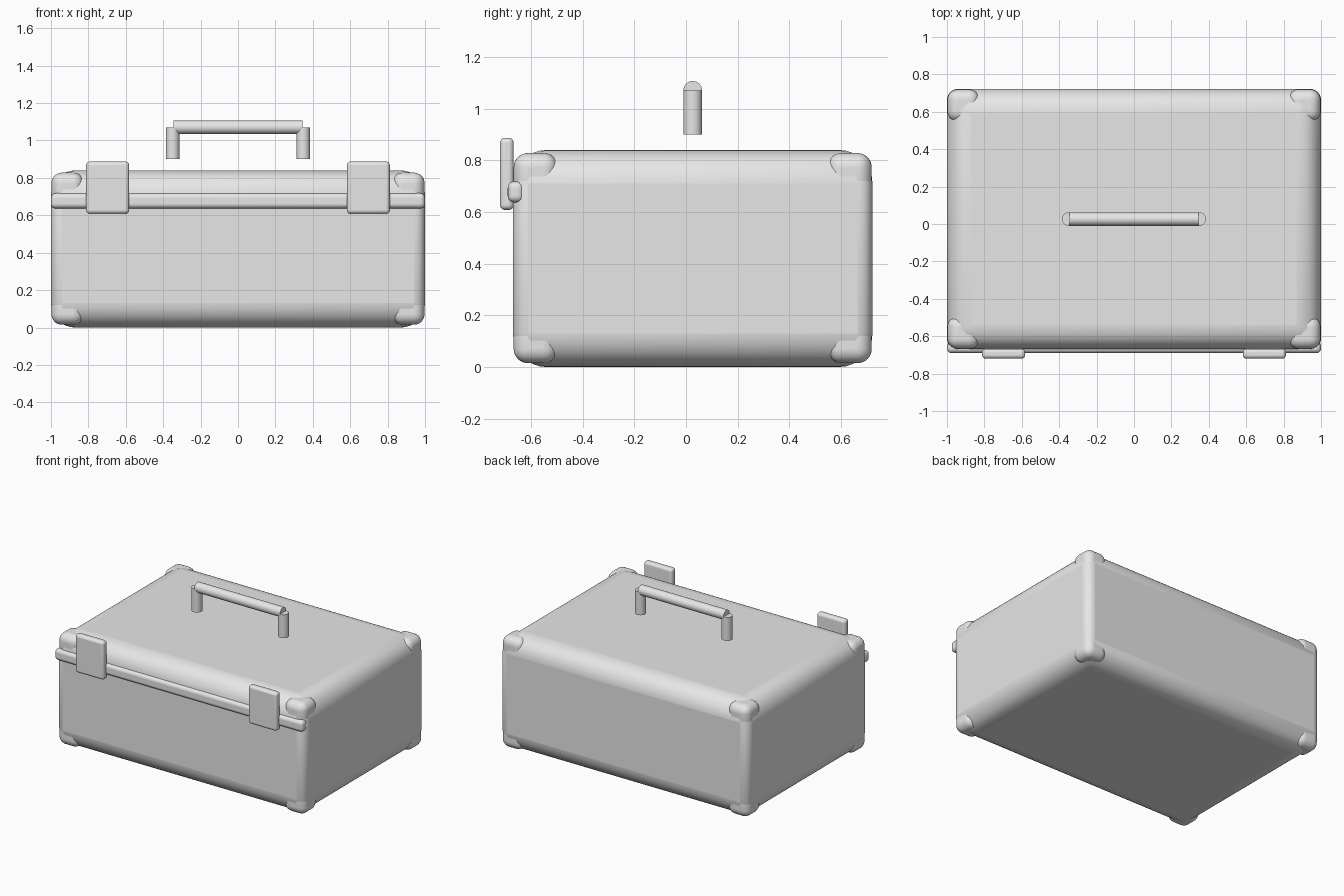
import bpy
import bmesh
from math import radians
from mathutils import Matrix

if "Cube" in bpy.data.objects:
    bpy.data.objects.remove(bpy.data.objects["Cube"])

grey = bpy.data.materials.new("plain_grey")
grey.use_nodes = True
grey.diffuse_color = (0.8, 0.8, 0.8, 1)
grey.node_tree.nodes["Principled BSDF"].inputs["Base Color"].default_value = (0.8, 0.8, 0.8, 1)


def finish(name, bm):
    """Turn a bmesh into a smooth shaded object."""
    mesh = bpy.data.meshes.new(name)
    bm.to_mesh(mesh)
    bm.free()
    mesh.materials.append(grey)
    obj = bpy.data.objects.new(name, mesh)
    bpy.context.collection.objects.link(obj)
    bpy.ops.object.select_all(action='DESELECT')
    obj.select_set(True)
    bpy.context.view_layer.objects.active = obj
    bpy.ops.object.shade_smooth_by_angle(angle=radians(35))
    return obj


def box(name, low, high, radius, upright=1.0):
    """Rounded box between two corners; upright scales the vertical edge radius."""
    bm = bmesh.new()
    bmesh.ops.create_cube(bm, size=1)
    for v in bm.verts:
        v.co = [h if c > 0 else l for c, l, h in zip(v.co, low, high)]
    weight = bm.edges.layers.float.new("bevel_weight_edge")
    for e in bm.edges:
        a, b = e.verts
        e[weight] = upright if abs(a.co.z - b.co.z) > 0.001 else 1.0
    obj = finish(name, bm)
    bevel = obj.modifiers.new("rounding", 'BEVEL')
    bevel.limit_method = 'WEIGHT'
    bevel.width = radius
    bevel.segments = 8
    # Keep the smoothing after the rounding
    for m in [m for m in obj.modifiers if m.type == 'NODES']:
        obj.modifiers.move(obj.modifiers.find(m.name), len(obj.modifiers) - 1)
    return obj


def rod(name, centre, length, axis):
    bm = bmesh.new()
    turn = Matrix.Rotation(radians(90), 4, 'Y') if axis == 'X' else Matrix()
    bmesh.ops.create_cone(bm, cap_ends=True, segments=32, radius1=0.036, radius2=0.036,
                          depth=length, matrix=Matrix.Translation(centre) @ turn)
    return finish(name, bm)


# Case body, with wide rounding on the top and bottom edges
front, back, top, middle = -0.67, 0.722, 0.84, 0.026
box("case_body", (-1, front, 0), (1, back, top), 0.13, 0.45)

# Corner guards
size = 0.172
for level, z in (("bottom", 0.015), ("top", top - 0.012 - size)):
    for depth, y in (("front", front + 0.003), ("back", back - 0.003 - size)):
        for side, x in (("right", -0.997), ("left", 0.997 - size)):
            box(f"{level}_{depth}_{side}_corner", (x, y, z),
                (x + size, y + size, z + size), 0.055)

# Front rim strip
box("front_strip", (-1, -0.69, 0.637), (1, -0.627, 0.718), 0.025)

# Latches and handle posts
for side, s in (("right", -1), ("left", 1)):
    x = s * 0.697
    box(f"{side}_latch", (x - 0.115, -0.72, 0.608), (x + 0.115, -0.667, 0.887), 0.02)
    rod(f"{side}_handle_post", (s * 0.349, middle, 0.985), 0.17, 'Z')

# Handle grip
rod("handle_grip", (0, middle, 1.071), 0.69, 'X')
